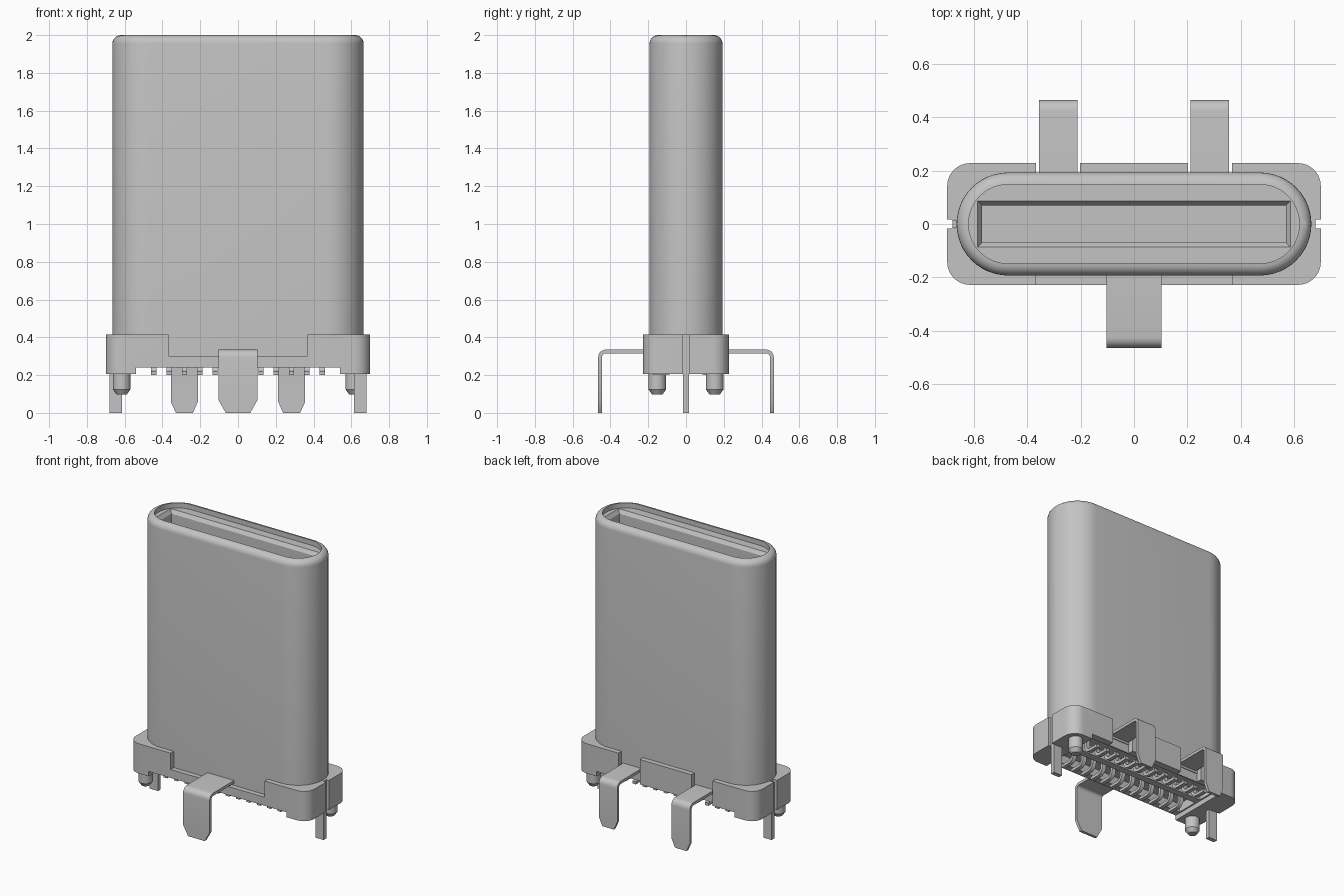
import bpy, bmesh, math
from mathutils import Vector

if "Cube" in bpy.data.objects:
    bpy.data.objects.remove(bpy.data.objects["Cube"])

metal = bpy.data.materials.new("light_grey")
metal.diffuse_color = (0.55, 0.55, 0.55, 1)
metal.use_nodes = True
metal.node_tree.nodes["Principled BSDF"].inputs["Base Color"].default_value = metal.diffuse_color


def finish(name, bm):
    bmesh.ops.recalc_face_normals(bm, faces=bm.faces[:])
    me = bpy.data.meshes.new(name)
    bm.to_mesh(me)
    bm.free()
    me.materials.append(metal)
    ob = bpy.data.objects.new(name, me)
    bpy.context.collection.objects.link(ob)
    return ob


def select(ob):
    bpy.ops.object.select_all(action='DESELECT')
    ob.select_set(True)
    bpy.context.view_layer.objects.active = ob


def smooth(ob):
    select(ob)
    bpy.ops.object.shade_smooth_by_angle(angle=math.radians(32))


def loft(name, rings):
    """Skin a stack of equal-length point rings and cap both ends."""
    bm = bmesh.new()
    rows = [[bm.verts.new(p) for p in r] for r in rings]
    n = len(rows[0])
    for a, b in zip(rows, rows[1:]):
        for i in range(n):
            j = (i + 1) % n
            bm.faces.new((a[i], a[j], b[j], b[i]))
    bm.faces.new(rows[0])
    bm.faces.new(rows[-1])
    return finish(name, bm)


def rounded(hx, hy, r, z, seg=8):
    """Rounded rectangle ring at height z."""
    pts = []
    for q, (sx, sy) in enumerate(((1, 1), (-1, 1), (-1, -1), (1, -1))):
        for i in range(seg + 1):
            a = (q + i / seg) * math.pi / 2
            pts.append((sx * (hx - r) + r * math.cos(a),
                        sy * (hy - r) + r * math.sin(a), z))
    return pts


def rect(hx, hy, z):
    return [(hx, hy, z), (-hx, hy, z), (-hx, -hy, z), (hx, -hy, z)]


def box(name, x0, x1, y0, y1, z0, z1):
    cx, cy = (x0 + x1) / 2, (y0 + y1) / 2
    return loft(name, [[(x + cx, y + cy, z) for x, y, z in
                        rect((x1 - x0) / 2, (y1 - y0) / 2, h)] for h in (z0, z1)])


def cut(ob, cutter):
    m = ob.modifiers.new("cut", 'BOOLEAN')
    m.operation, m.solver, m.object = 'DIFFERENCE', 'EXACT', cutter
    select(ob)
    bpy.ops.object.modifier_apply(modifier=m.name)
    bpy.data.objects.remove(cutter)


def strip(name, path, x, side, t):
    """Bent sheet strip; path holds (y, z, half width), side flips y."""
    rings = []
    for i, (y, z, w) in enumerate(path):
        a, b = path[max(i - 1, 0)], path[min(i + 1, len(path) - 1)]
        d = Vector((b[0] - a[0], b[1] - a[1])).normalized() * t / 2
        rings.append([(x - w, side * (y - d.y), z + d.x), (x + w, side * (y - d.y), z + d.x),
                      (x + w, side * (y + d.y), z - d.x), (x - w, side * (y + d.y), z - d.x)])
    ob = loft(name, rings)
    smooth(ob)
    return ob


# Outer shell: long stadium tube with a rolled lip and recessed end face
HX, HY, R = 0.665, 0.193, 0.045
rings = [rounded(HX, HY, HY, 0.30, 12)]
for i in range(7):
    a = i / 6 * math.pi / 2
    d = R * (1 - math.cos(a))
    rings.append(rounded(HX - d, HY - d, HY - d, 2 - R + R * math.sin(a), 12))
rings.append(rounded(HX - R, HY - R, HY - R, 1.965, 12))
shell = loft("shell", rings)

# Mating slot with chamfered mouth
cut(shell, loft("slot_cutter", [rect(0.57, 0.07, 1.15), rect(0.57, 0.07, 1.94),
                                rect(0.587, 0.087, 1.965), rect(0.587, 0.087, 2.1)]))
smooth(shell)

# Base collar with clearances
base = loft("base_collar", [rounded(0.70, 0.228, 0.085, z) for z in (0.205, 0.415)])
cut(base, box("gap", -0.54, 0.54, -0.4, 0.4, 0.1, 0.24))
cut(base, box("pocket", -0.53, 0.53, -0.18, 0.18, 0.1, 0.30))
cut(base, box("front_recess", -0.367, 0.367, -0.4, -0.188, 0.30, 0.6))
for s in (-1, 1):
    cut(base, box("back_notch", s * 0.285 - 0.083, s * 0.285 + 0.083, 0.188, 0.4, 0.1, 0.6))
    cut(base, box("side_slot", s * 0.69 - 0.01, s * 0.69 + 0.03, -0.016, 0.016, 0.1, 0.6))
smooth(base)

# Rib between the two pin rows
box("pin_rib", -0.53, 0.53, -0.025, 0.025, 0.24, 0.31)


# Mounting tabs, bent down and tapered at the tip
def tab(name, x, side, w, tip, taper):
    path = [(0.17, 0.325, w)]
    for i in range(7):
        a = math.pi / 2 * (1 - i / 6)
        path.append((0.425 + 0.03 * math.cos(a), 0.295 + 0.03 * math.sin(a), w))
    path += [(0.455, taper, w), (0.455, 0, tip)]
    strip(name, path, x, side, 0.02)


tab("front_tab", 0, -1, 0.104, 0.065, 0.07)
for s, n in ((-1, "left"), (1, "right")):
    tab("back_tab_" + n, s * 0.284, 1, 0.072, 0.045, 0.06)
    # Flat side legs
    box("side_leg_" + n, s * 0.6475 - 0.0325, s * 0.6475 + 0.0325, -0.015, 0.015, 0, 0.40)
    # Locating pegs, diagonally opposite
    prof = ((0.25, 0.047), (0.125, 0.047), (0.098, 0.028))
    peg = loft("peg_" + n, [[(s * 0.616 + r * math.cos(k * math.pi / 12),
                              s * 0.152 + r * math.sin(k * math.pi / 12), z)
                             for k in range(24)] for z, r in prof])
    smooth(peg)

# Two rows of twelve bent contact pins
for side in (-1, 1):
    for k in range(12):
        path = [(0.065, 0.31, 0.014)]
        for i in range(6):
            a = math.pi + i / 5 * math.pi / 2
            path.append((0.105 + 0.04 * math.cos(a), 0.25 + 0.04 * math.sin(a), 0.014))
        path.append((0.175, 0.21, 0.014))
        strip("contact_pin", path, (k - 5.5) * 0.081, side, 0.02)
